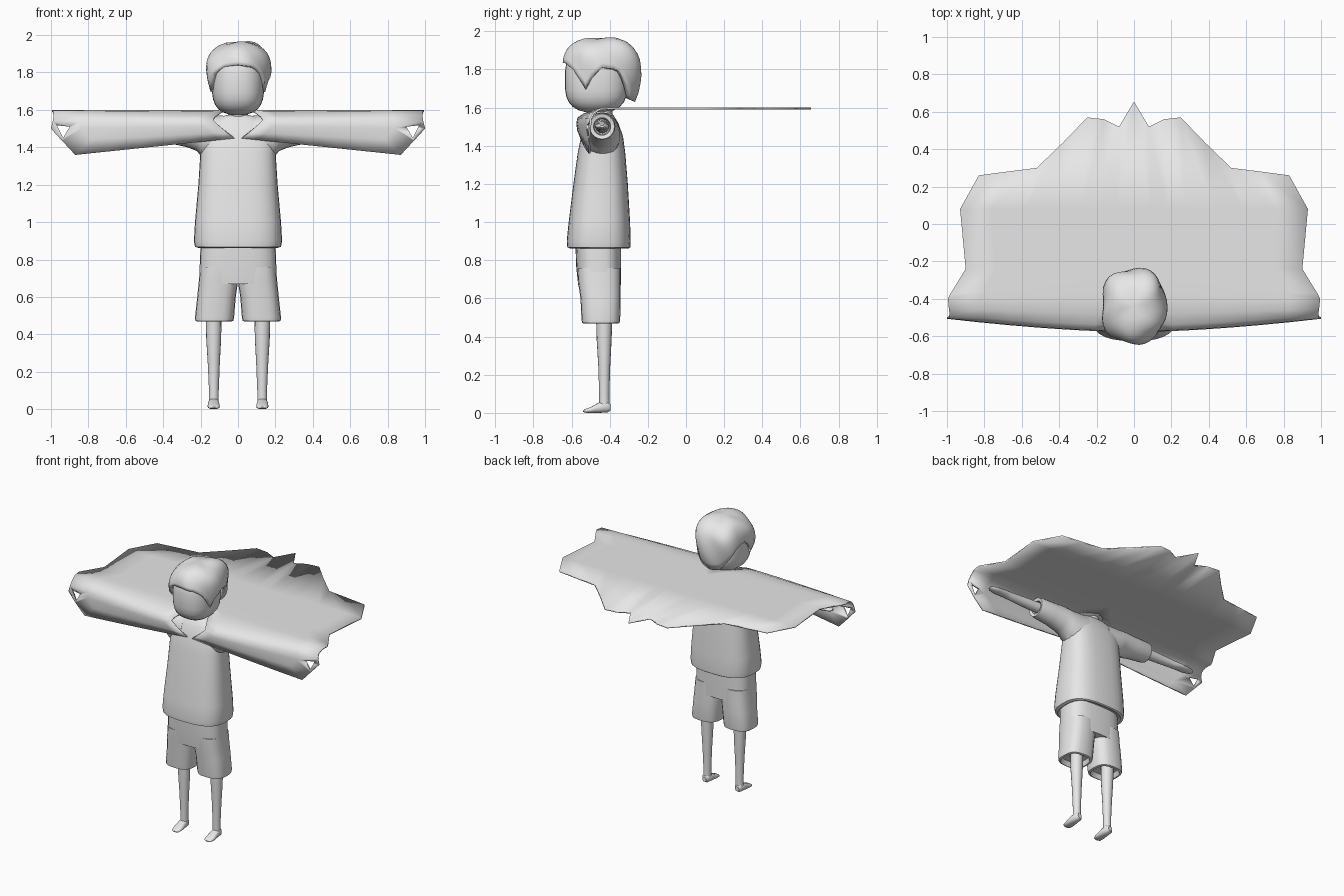
import bpy, bmesh, math

mat = bpy.data.materials.new("light grey")
mat.diffuse_color = (0.8, 0.8, 0.8, 1)


def make(name, verts, faces, mirror=False, angle=40):
    me = bpy.data.meshes.new(name)
    me.from_pydata(verts, [], faces)
    bm = bmesh.new()
    bm.from_mesh(me)
    bmesh.ops.remove_doubles(bm, verts=bm.verts, dist=0.0005)
    bmesh.ops.recalc_face_normals(bm, faces=bm.faces)
    bm.to_mesh(me)
    bm.free()
    ob = bpy.data.objects.new(name, me)
    bpy.context.collection.objects.link(ob)
    me.materials.append(mat)
    bpy.ops.object.select_all(action='DESELECT')
    ob.select_set(True)
    bpy.context.view_layer.objects.active = ob
    bpy.ops.object.shade_smooth_by_angle(angle=math.radians(angle))
    if mirror:
        m = ob.modifiers.new("mirror", 'MIRROR')
        m.merge_threshold = 0.001
    return ob


def loft(name, axis, rings, n=24, power=2.0, mirror=False):
    """Rings are (position, a0, a1, b0, b1) across the given axis."""
    verts, faces = [], []
    for t, a0, a1, b0, b1 in rings:
        for i in range(n):
            w = 2 * math.pi * i / n
            c, s = math.cos(w), math.sin(w)
            a = (a0 + a1) / 2 + (a1 - a0) / 2 * math.copysign(abs(c) ** (2 / power), c)
            b = (b0 + b1) / 2 + (b1 - b0) / 2 * math.copysign(abs(s) ** (2 / power), s)
            verts.append({'x': (t, a, b), 'y': (a, t, b), 'z': (a, b, t)}[axis])
    for r in range(len(rings) - 1):
        for i in range(n):
            j = (i + 1) % n
            faces.append((r * n + i, r * n + j, (r + 1) * n + j, (r + 1) * n + i))
    last = (len(rings) - 1) * n
    faces += [tuple(range(n)), tuple(range(last, last + n))]
    return make(name, verts, faces, mirror)


# Shirt body and sleeves
loft("shirt", 'z', [
    (0.88, -0.18, 0.18, -0.58, -0.33), (0.862, -0.21, 0.21, -0.61, -0.30),
    (0.868, -0.23, 0.23, -0.622, -0.292), (0.90, -0.236, 0.236, -0.625, -0.29),
    (1.0, -0.23, 0.23, -0.615, -0.293), (1.2, -0.212, 0.212, -0.59, -0.305),
    (1.36, -0.202, 0.202, -0.568, -0.318), (1.45, -0.20, 0.20, -0.55, -0.33),
    (1.52, -0.17, 0.17, -0.525, -0.355), (1.56, -0.11, 0.11, -0.50, -0.38),
    (1.572, -0.06, 0.06, -0.485, -0.395)], 32, 2.8)
loft("sleeve", 'x', [
    (0.08, -0.54, -0.34, 1.33, 1.57), (0.19, -0.535, -0.345, 1.345, 1.57),
    (0.22, -0.53, -0.35, 1.38, 1.572), (0.27, -0.525, -0.355, 1.40, 1.575),
    (0.35, -0.515, -0.365, 1.418, 1.573), (0.45, -0.51, -0.37, 1.43, 1.572),
    (0.47, -0.505, -0.375, 1.435, 1.567), (0.465, -0.485, -0.395, 1.455, 1.547),
    (0.40, -0.48, -0.40, 1.46, 1.54)], 20, mirror=True)
loft("arm", 'x', [
    (0.38, -0.478, -0.402, 1.465, 1.54), (0.55, -0.475, -0.405, 1.468, 1.535),
    (0.70, -0.468, -0.412, 1.475, 1.528), (0.74, -0.475, -0.405, 1.482, 1.522),
    (0.80, -0.478, -0.402, 1.485, 1.518), (0.85, -0.465, -0.415, 1.49, 1.512),
    (0.865, -0.45, -0.43, 1.495, 1.507)], 16, mirror=True)

# Shorts
loft("shorts_hips", 'z', [
    (0.67, -0.205, 0.205, -0.565, -0.342), (0.76, -0.205, 0.205, -0.575, -0.34),
    (0.89, -0.20, 0.20, -0.58, -0.34)], 28, 3)
loft("shorts_leg", 'z', [
    (0.50, 0.05, 0.20, -0.52, -0.37), (0.468, 0.04, 0.215, -0.535, -0.36),
    (0.472, 0.025, 0.228, -0.545, -0.348), (0.49, 0.021, 0.23, -0.548, -0.345),
    (0.60, 0.012, 0.218, -0.553, -0.342), (0.68, 0.0, 0.21, -0.565, -0.342),
    (0.76, 0.0, 0.203, -0.57, -0.342)], 20, 2.8, mirror=True)

# Legs and feet
loft("leg", 'z', [
    (0.02, 0.103, 0.157, -0.455, -0.40), (0.10, 0.103, 0.155, -0.455, -0.402),
    (0.25, 0.097, 0.162, -0.46, -0.397), (0.38, 0.09, 0.17, -0.468, -0.39),
    (0.52, 0.088, 0.173, -0.472, -0.385)], 16, mirror=True)
loft("foot", 'y', [
    (-0.54, 0.12, 0.14, 0.005, 0.012), (-0.53, 0.102, 0.158, 0.001, 0.02),
    (-0.50, 0.097, 0.163, 0.0, 0.03), (-0.455, 0.10, 0.16, 0.0, 0.055),
    (-0.41, 0.103, 0.157, 0.003, 0.06), (-0.396, 0.115, 0.145, 0.012, 0.045)],
    16, 2.4, mirror=True)

# Neck and head
loft("neck", 'z', [(1.50, -0.06, 0.06, -0.50, -0.38),
                   (1.64, -0.05, 0.05, -0.49, -0.39)], 20)
head_rings = []
for k in range(15):
    u = -0.999 + 1.998 * k / 14
    h = math.copysign(abs(math.sin(u * math.pi / 2)) ** 0.8, u)
    f = max(0.02, 1 - abs(h) ** 3.2) ** (1 / 2.6)
    head_rings.append((1.745 + 0.172 * h, -0.14 * f, 0.14 * f,
                       -0.47 - 0.165 * f, -0.47 + 0.165 * f))
loft("head", 'z', head_rings, 28, 2.4)

# Hair cap with a wavy hem: short fringe, temple locks, long back
hem = [(0, 1.84), (30, 1.83), (50, 1.78), (62, 1.69), (72, 1.75), (90, 1.81),
       (115, 1.80), (135, 1.70), (150, 1.64), (181, 1.63)]


def hem_height(deg):
    for (a, za), (b, zb) in zip(hem, hem[1:]):
        if a <= deg <= b:
            return za + (zb - za) * (deg - a) / (b - a)


verts, faces = [], []
N, R = 40, 10
for r in range(R + 1):
    p = (r / R) ** 1.5
    for i in range(N):
        w = 2 * math.pi * i / N
        deg = math.degrees(min(w, 2 * math.pi - w))
        z = 1.965 + (hem_height(deg) - 1.965) * p
        k = (z - 1.80) / 0.165
        f = max(0, 1 - k ** 2.6) ** (1 / 2.6) if k > 0 else 1 - 0.16 * k * k
        f *= 1 + 0.045 * math.sin(5 * w + 14 * z) * min(1, p * 3)
        x, y = math.sin(w), -math.cos(w)
        q = (abs(x) ** 2.5 + abs(y) ** 2.5) ** (-1 / 2.5)
        bump = 0.012 * math.sin(3 * w + 1) * f * (1 - p)
        verts.append((0.172 * f * q * x, -0.44 + 0.2 * f * q * y, z + bump + 0.05 * x * f * 0.3 * (1 - p)))
for r in range(R):
    for i in range(N):
        j = (i + 1) % N
        faces.append((r * N + i, r * N + j, (r + 1) * N + j, (r + 1) * N + i))
hair = make("hair", verts, faces, angle=50)
m = hair.modifiers.new("thickness", 'SOLIDIFY')
m.thickness, m.offset = 0.03, -1

# Cloak: flat ragged sheet that folds down over the arms in front
back = [(0, 0.655), (0.08, 0.52), (0.16, 0.56), (0.25, 0.57), (0.38, 0.435),
        (0.52, 0.30), (0.68, 0.28), (0.83, 0.26)]
# rows: outer x, inner x, inner y, outer y, inner z, outer z
rows = [(0.93, 0, 0.08, 0.08, 1.595, 1.595), (0.90, 0, -0.24, -0.24, 1.595, 1.595),
        (0.98, 0, -0.36, -0.37, 1.595, 1.595), (0.995, 0.075, -0.41, -0.40, 1.594, 1.595),
        (0.99, 0.095, -0.48, -0.45, 1.585, 1.592), (0.985, 0.12, -0.535, -0.485, 1.565, 1.57),
        (0.99, 0.135, -0.565, -0.50, 1.545, 1.54), (1.0, 0.10, -0.57, -0.502, 1.515, 1.50),
        (0.94, 0.06, -0.565, -0.508, 1.48, 1.435), (0.87, 0.02, -0.55, -0.505, 1.45, 1.36)]
verts = [(x, y, 1.595) for x, y in back]
for xo, xi, yi, yo, zi, zo in rows:
    for x, _ in back:
        t = x / 0.83
        verts.append((xi + (xo - xi) * t, yi + (yo - yi) * t ** 1.5, zi + (zo - zi) * t))
C = len(back)
faces = [(r * C + c, r * C + c + 1, (r + 1) * C + c + 1, (r + 1) * C + c)
         for r in range(len(rows)) for c in range(C - 1)]
cloak = make("cloak", verts, faces, mirror=True, angle=60)
m = cloak.modifiers.new("thickness", 'SOLIDIFY')
m.thickness, m.offset = 0.01, 0

# Triangular hand holes in the cloak
tri = [(0.90, 1.51), (0.968, 1.518), (0.935, 1.45)]
cutter = make("hand_hole_cutter", [(x, y, z) for y in (-0.60, -0.46) for x, z in tri],
              [(0, 1, 2), (3, 4, 5), (0, 1, 4, 3), (1, 2, 5, 4), (2, 0, 3, 5)], mirror=True)
cutter.hide_render = True
cutter.display_type = 'WIRE'
m = cloak.modifiers.new("hand_holes", 'BOOLEAN')
m.operation, m.object = 'DIFFERENCE', cutter
